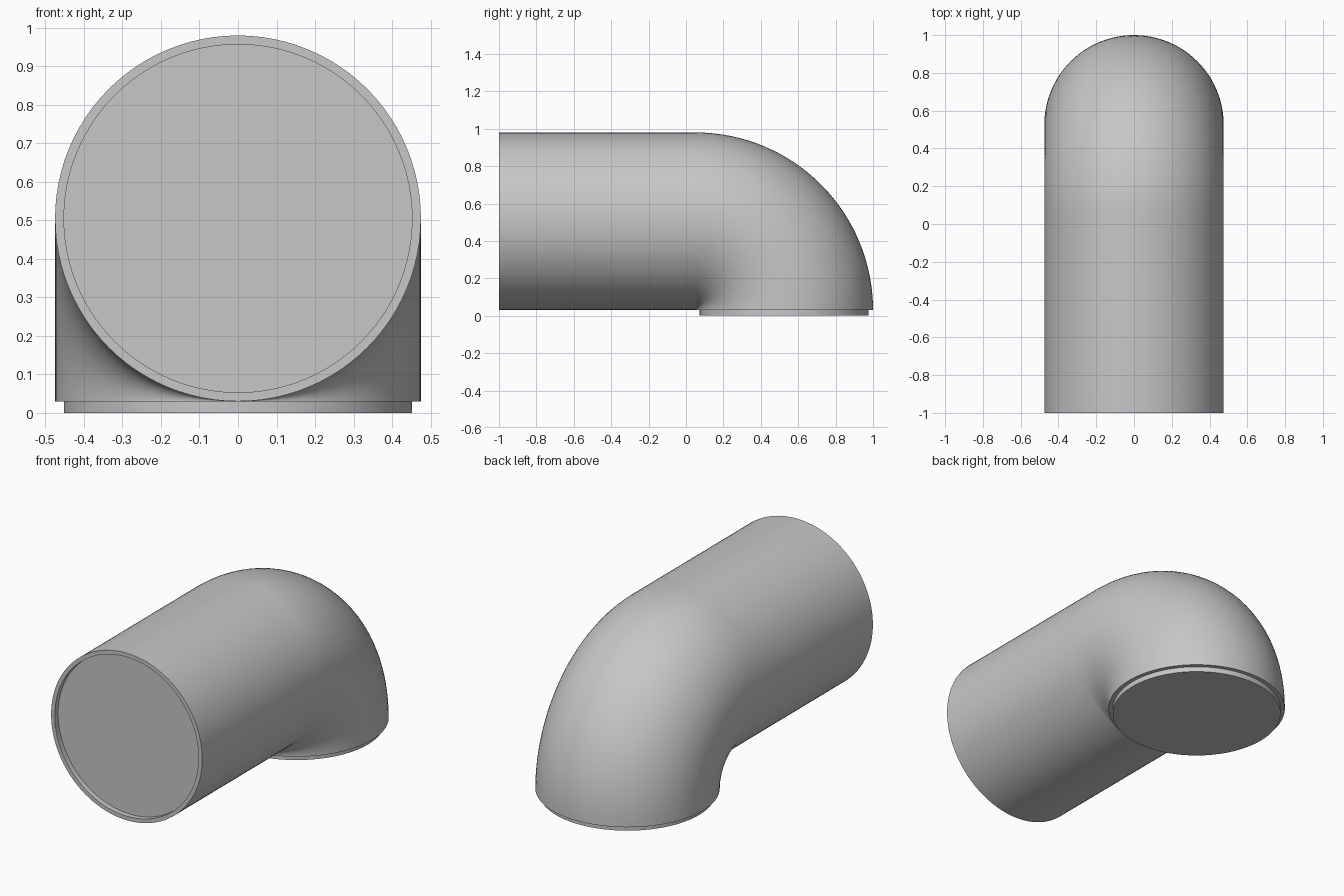
import bpy
import bmesh
from math import sin, cos, pi, radians

cube = bpy.data.objects.get("Cube")
if cube:
    bpy.data.objects.remove(cube, do_unlink=True)

SEGMENTS = 96
BEND_STEPS = 32
RADIUS = 0.475          # outer radius, also the bend radius
BORE = 0.452            # socket and spigot radius
LIP = 0.03              # socket depth and spigot height
BEND_Y, BEND_Z = 0.05, LIP
FRONT = -1.0

grey = bpy.data.materials.new("pipe_grey")
grey.use_nodes = True
colour = (0.57, 0.57, 0.57, 1)
grey.diffuse_color = colour
grey.node_tree.nodes["Principled BSDF"].inputs["Base Color"].default_value = colour


def sweep(name, stations):
    """Skin circles given as (y, z, tilt, radius) and cap both ends."""
    bm = bmesh.new()
    rings = []
    for y, z, tilt, r in stations:
        ring = []
        for i in range(SEGMENTS):
            a = 2 * pi * i / SEGMENTS
            up = r * cos(a)
            ring.append(bm.verts.new((r * sin(a), y + up * sin(tilt), z + up * cos(tilt))))
        rings.append(ring)
    for a, b in zip(rings, rings[1:]):
        for i in range(SEGMENTS):
            j = (i + 1) % SEGMENTS
            bm.faces.new((a[i], a[j], b[j], b[i]))
    bm.faces.new(rings[0])
    bm.faces.new(rings[-1])
    bmesh.ops.remove_doubles(bm, verts=bm.verts, dist=1e-5)
    bmesh.ops.recalc_face_normals(bm, faces=bm.faces)
    mesh = bpy.data.meshes.new(name)
    bm.to_mesh(mesh)
    bm.free()
    mesh.materials.append(grey)
    obj = bpy.data.objects.new(name, mesh)
    bpy.context.collection.objects.link(obj)
    bpy.ops.object.select_all(action="DESELECT")
    obj.select_set(True)
    bpy.context.view_layer.objects.active = obj
    bpy.ops.object.shade_smooth_by_angle(angle=radians(30))
    return obj


# Elbow pipe: recessed socket at the front, straight run, quarter bend down
axis_z = BEND_Z + RADIUS
path = [
    (FRONT + LIP, axis_z, 0, BORE),
    (FRONT, axis_z, 0, BORE),
    (FRONT, axis_z, 0, RADIUS),
]
for k in range(BEND_STEPS + 1):
    t = pi / 2 * k / BEND_STEPS
    path.append((BEND_Y + RADIUS * sin(t), BEND_Z + RADIUS * cos(t), t, RADIUS))
sweep("elbow_pipe", path)

# Spigot: short narrower disc below the bend
centre_y = BEND_Y + RADIUS
sweep("spigot", [(centre_y, LIP, pi / 2, BORE), (centre_y, 0, pi / 2, BORE)])
